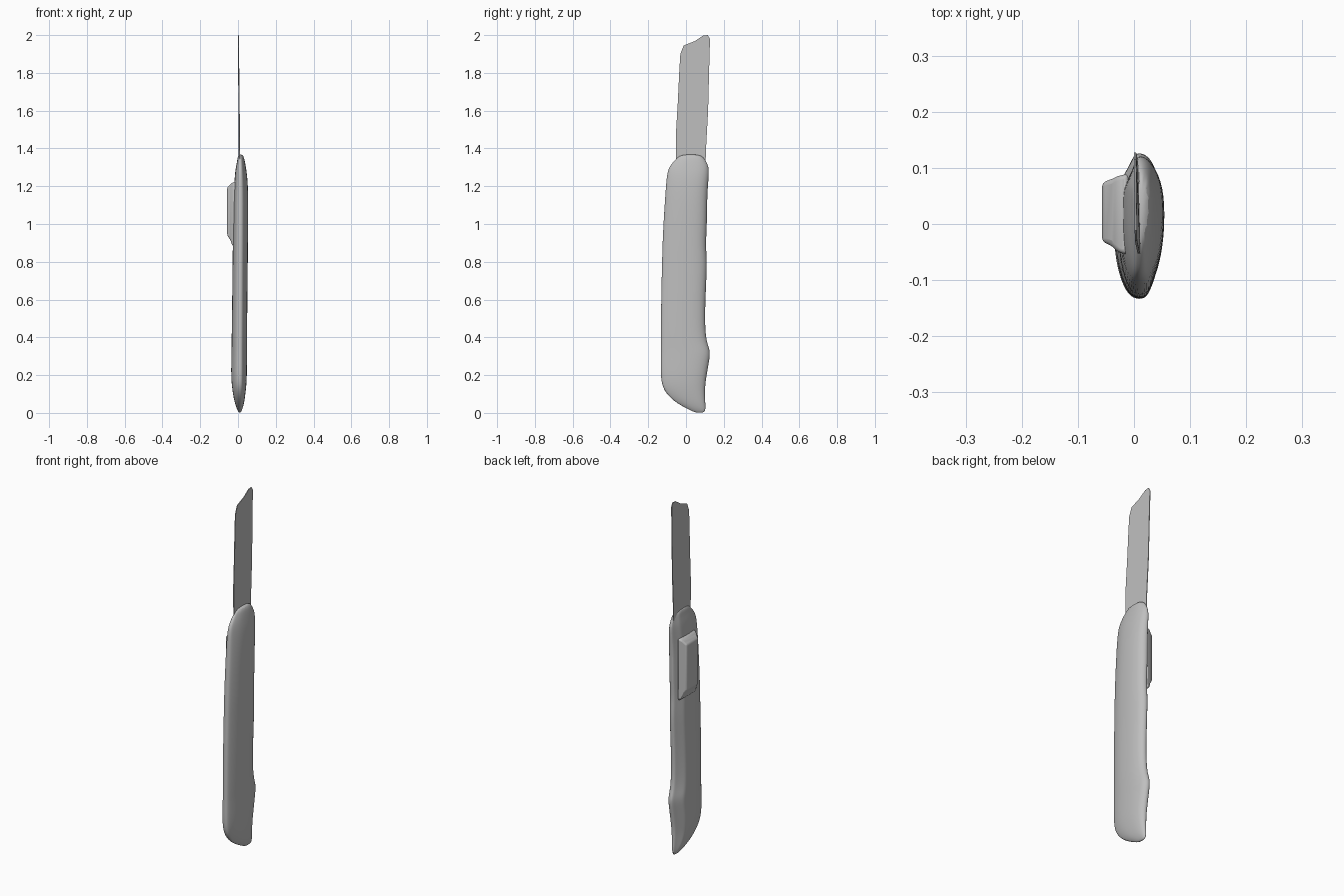
import bpy
import bmesh

if "Cube" in bpy.data.objects:
    bpy.data.objects.remove(bpy.data.objects["Cube"])

# One plain grey for the whole knife
grey = bpy.data.materials.new("plain_grey")
grey.use_nodes = True
colour = (0.52, 0.52, 0.52, 1)
grey.diffuse_color = colour
grey.node_tree.nodes["Principled BSDF"].inputs["Base Color"].default_value = colour


def make_object(name, bm, angle):
    bmesh.ops.recalc_face_normals(bm, faces=bm.faces)
    mesh = bpy.data.meshes.new(name)
    bm.to_mesh(mesh)
    bm.free()
    mesh.materials.append(grey)
    obj = bpy.data.objects.new(name, mesh)
    bpy.context.collection.objects.link(obj)
    bpy.ops.object.select_all(action="DESELECT")
    obj.select_set(True)
    bpy.context.view_layer.objects.active = obj
    bpy.ops.object.shade_smooth_by_angle(angle=angle)
    return obj


def loft(name, rings, angle):
    """Skin a list of equal-length point rings and cap both ends."""
    bm = bmesh.new()
    loops = [[bm.verts.new(p) for p in ring] for ring in rings]
    count = len(loops[0])
    for a, b in zip(loops, loops[1:]):
        for i in range(count):
            j = (i + 1) % count
            bm.faces.new((a[i], a[j], b[j], b[i]))
    bm.faces.new(loops[0])
    bm.faces.new(loops[-1])
    return make_object(name, bm, angle)


# Handle: cross-section as (depth front to back, share of side width)
left_side = [(0, .25), (.05, .48), (.24, .85), (.45, 1), (.74, 1), (.92, .72), (1, .25)]
right_side = [(1, .2), (.93, .35), (.78, .85), (.72, 1), (.3, 1), (.07, .6), (0, .25)]
# Height, front y, back y, right x, left x
stations = [
    (0, .05, .098, .006, .014), (.02, .01, .104, -.006, .024),
    (.06, -.065, .102, -.02, .034), (.12, -.12, .1, -.03, .042),
    (.18, -.134, .106, -.037, .047), (.27, -.134, .122, -.036, .048),
    (.33, -.133, .132, -.035, .048), (.39, -.133, .1, -.034, .048),
    (.6, -.132, .102, -.031, .05), (.8, -.127, .114, -.029, .052),
    (.88, -.125, .104, -.028, .053), (1.0, -.12, .112, -.026, .054),
    (1.15, -.11, .112, -.024, .055), (1.25, -.103, .121, -.018, .05),
    (1.3, -.092, .122, -.012, .042), (1.335, -.062, .106, -.004, .036),
    (1.37, -.03, .08, 0, .027)]


def handle_ring(z, front, back, right, left):
    mid = .01
    ring = []
    for side, edge in ((left_side, left), (right_side, right)):
        for depth, share in side:
            ring.append((mid + (edge - mid) * share, front + (back - front) * depth, z))
    return ring


handle = loft("handle", [handle_ring(*s) for s in stations], 1.2)
smooth = handle.modifiers.new("Smooth", "SUBSURF")
smooth.levels = smooth.render_levels = 2

# Thumb slider: tapered block on the right side of the handle
slider_levels = [(-.01, -.055, .09, .875, 1.225), (-.03, -.05, .085, .885, 1.22),
                 (-.04, -.038, .08, .915, 1.21), (-.057, -.032, .074, .94, 1.195)]
slider_rings = [[(x, y0, z0), (x, y1, z0), (x, y1, z1), (x, y0, z1)]
                for x, y0, y1, z0, z1 in slider_levels]
slider = loft("thumb_slider", slider_rings, .9)
bevel = slider.modifiers.new("Rounded", "BEVEL")
bevel.width = .01
bevel.segments = 3

# Blade: thin plate with a slanted tip, leaning slightly
outline = [(-.05, 1.2), (-.053, 1.38), (-.052, 1.5), (-.043, 1.65), (-.036, 1.8),
           (-.03, 1.9), (-.012, 1.945), (.05, 1.97), (.09, 1.997), (.115, 2.0),
           (.127, 1.98), (.122, 1.8), (.117, 1.6), (.106, 1.4), (.1, 1.2)]


def blade_ring(offset):
    return [(.002 + .006 * (2 - z) + .03 * (.1 - y) * (2.2 - z) + offset, y, z)
            for y, z in outline]


loft("blade", [blade_ring(-.002), blade_ring(.002)], .5)
